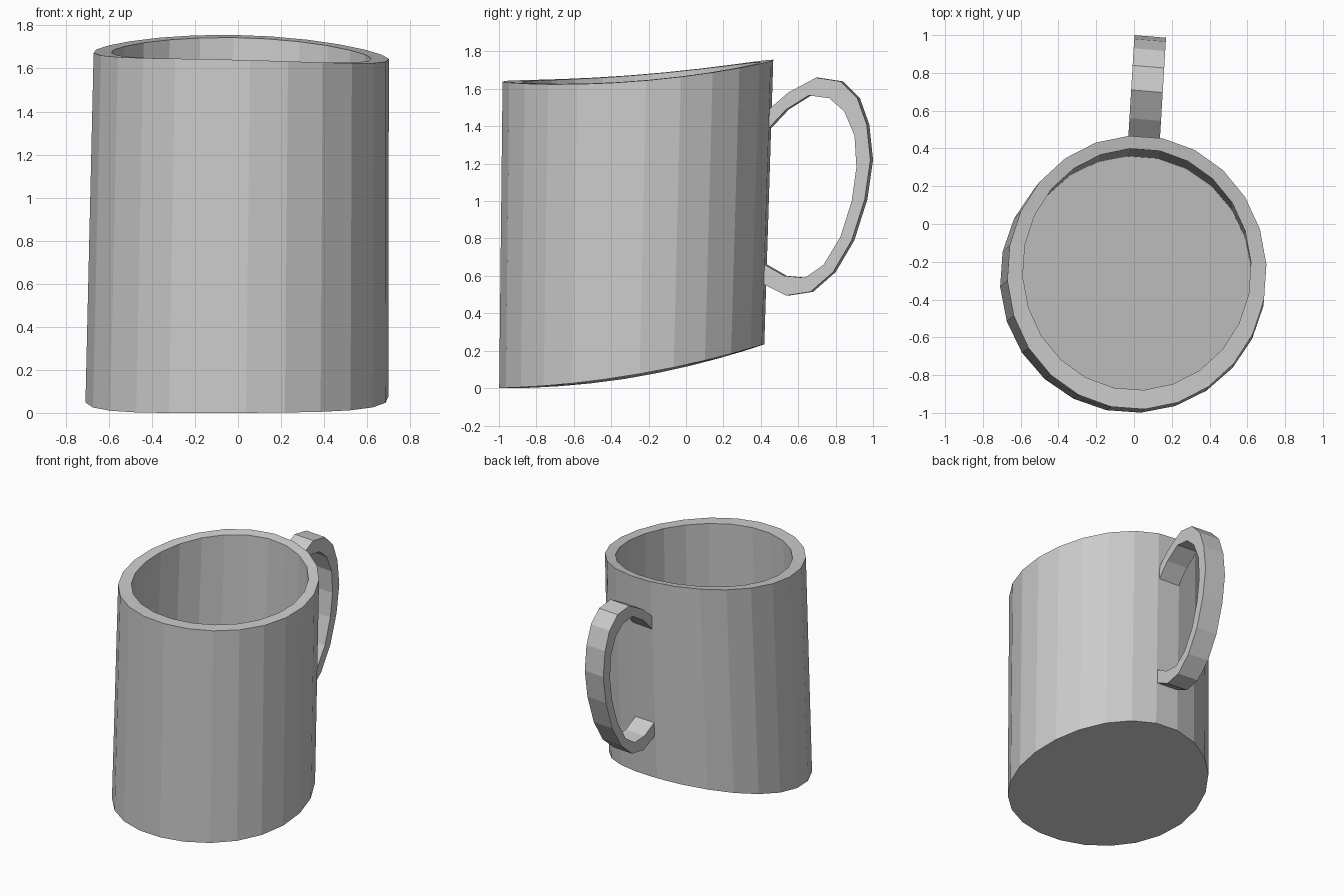
import bpy, bmesh
from math import sin, cos, pi

if "Cube" in bpy.data.objects:
    bpy.data.objects.remove(bpy.data.objects["Cube"])

clay = bpy.data.materials.new("grey clay")
clay.use_nodes = True
colour = (0.6, 0.6, 0.6, 1)
clay.diffuse_color = colour
clay.node_tree.nodes["Principled BSDF"].inputs["Base Color"].default_value = colour


def finish(name, bm):
    bmesh.ops.recalc_face_normals(bm, faces=bm.faces)
    mesh = bpy.data.meshes.new(name)
    bm.to_mesh(mesh)
    bm.free()
    mesh.materials.append(clay)
    obj = bpy.data.objects.new(name, mesh)
    bpy.context.collection.objects.link(obj)
    return obj


def bridge(bm, a, b):
    for i in range(len(a)):
        j = (i + 1) % len(a)
        bm.faces.new((a[i], a[j], b[j], b[i]))


SIDES = 24


def ring(bm, cx, cy, rx, ry, height):
    verts = []
    for i in range(SIDES):
        a = 2 * pi * i / SIDES + 0.06
        x, y = cx + rx * cos(a), cy + ry * sin(a)
        verts.append(bm.verts.new((x, y, height(x, y))))
    return verts


def base_height(x, y):
    t = (y + 1) / 1.42
    return 0.01 * x * (1 - abs(t - 0.5)) + 0.235 * (0.06 * t + 0.94 * t * t)


def rim_height(x, y):
    t = (y + 0.98) / 1.445
    return 1.64 - 0.025 * x + 0.115 * (1.35 * t * t - 0.35 * t)


# Leaning cup with a hollow inside
bm = bmesh.new()
base = ring(bm, -0.005, -0.29, 0.705, 0.71, base_height)
rim = ring(bm, 0.015, -0.257, 0.687, 0.725, rim_height)
lip = ring(bm, 0.015, -0.24, 0.605, 0.64, rim_height)
floor = ring(bm, 0.0, -0.275, 0.62, 0.635, lambda x, y: base_height(x, y) + 0.1)
bridge(bm, base, rim)
bridge(bm, rim, lip)
bridge(bm, lip, floor)
bm.faces.new(base)
bm.faces.new(floor)
finish("cup_body", bm)

# Flat band handle: matching outer and inner points in the y, z plane
outer = [(.40, 1.44), (.56, 1.58), (.71, 1.66), (.84, 1.64), (.93, 1.55), (.98, 1.41), (1.0, 1.22),
         (.97, 1.01), (.90, .79), (.80, .62), (.68, .515), (.55, .495), (.40, .57)]
inner = [(.40, 1.33), (.55, 1.49), (.67, 1.565), (.78, 1.55), (.86, 1.48), (.915, 1.35), (.925, 1.18),
         (.90, 1.0), (.84, .81), (.75, .66), (.65, .59), (.54, .60), (.40, .68)]
bm = bmesh.new()
sections = []
for o, n in zip(outer, inner):
    section = []
    for (y, z), side in ((o, 0), (o, 1), (n, 1), (n, 0)):
        x = -0.03 + 0.06 * (y - 0.46) + 0.167 * side
        section.append(bm.verts.new((x, y - 0.014 * side, z)))
    sections.append(section)
for a, b in zip(sections, sections[1:]):
    bridge(bm, a, b)
bm.faces.new(sections[0])
bm.faces.new(sections[-1])
finish("handle", bm)
